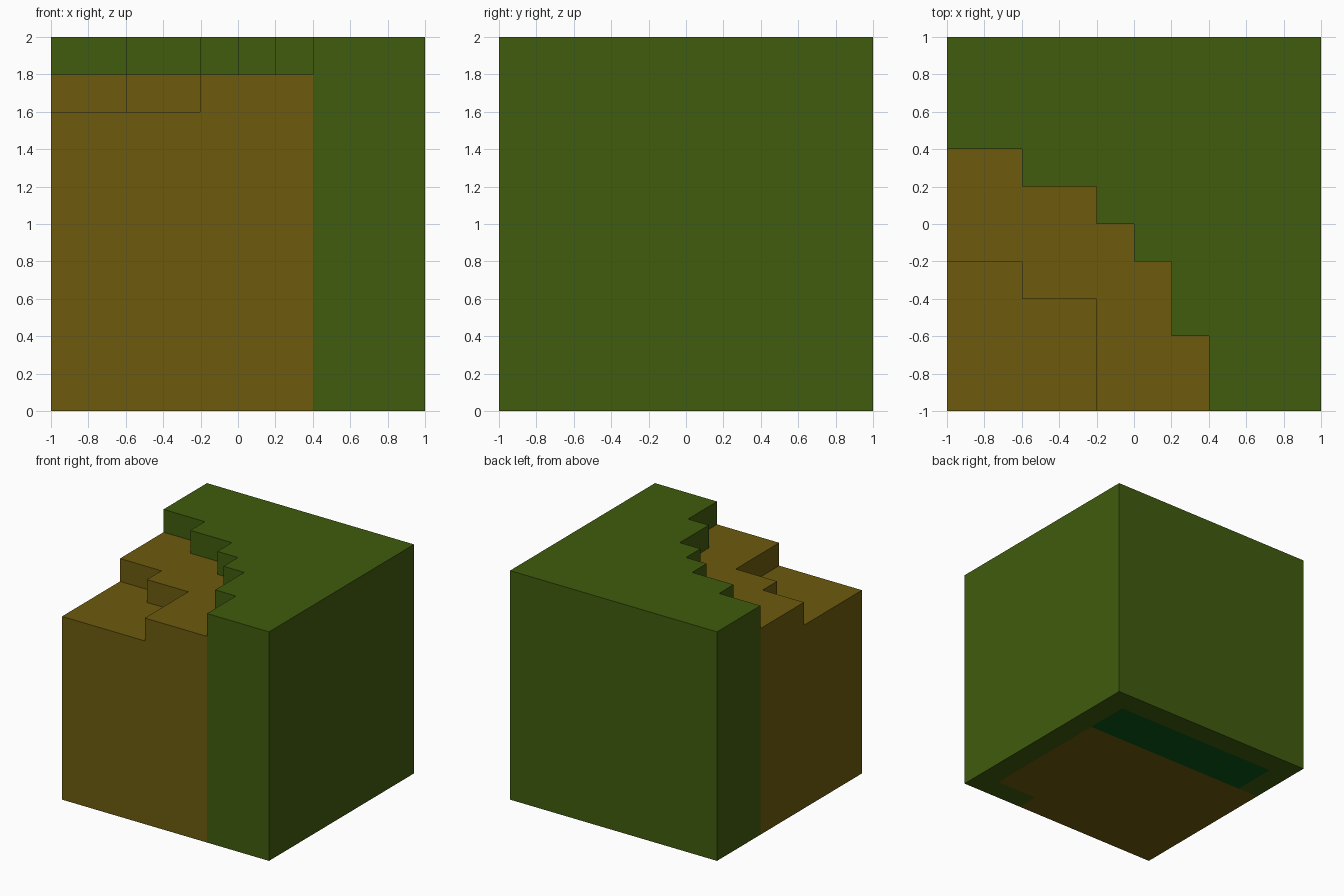
import bpy
import bmesh
from mathutils import Vector

cube = bpy.data.objects.get("Cube")
if cube:
    bpy.data.objects.remove(cube, do_unlink=True)

N = 10          # cells per side
S = 0.2         # cell size
# How many cells, counted from the front, each x column gives to each terrace
EARTH_ROWS = [7, 7, 6, 6, 5, 4, 2, 0, 0, 0]
LOW_ROWS = [4, 4, 3, 3, 0, 0, 0, 0, 0, 0]
GRASS, EARTH, MOSS = 0, 1, 2


def make_material(name, srgb):
    linear = [((c / 255 + 0.055) / 1.055) ** 2.4 if c > 10 else c / 255 / 12.92 for c in srgb]
    mat = bpy.data.materials.new(name)
    mat.use_nodes = True
    mat.diffuse_color = (*linear, 1)
    bsdf = mat.node_tree.nodes["Principled BSDF"]
    bsdf.inputs["Base Color"].default_value = (*linear, 1)
    bsdf.inputs["Roughness"].default_value = 0.9
    return mat


materials = [
    make_material("grass green", (64, 92, 14)),
    make_material("earth brown", (109, 91, 14)),
    make_material("deep moss green", (10, 85, 20)),
]


def is_earth(i, j):
    return j < EARTH_ROWS[i]


def height(i, j):
    if not (0 <= i < N and 0 <= j < N):
        return 0
    if j < LOW_ROWS[i]:
        return 8
    return 9 if is_earth(i, j) else 10


def underside(i, j):
    """Colour of the base: earth patch, moss strip, grass rim."""
    if (1 <= j < 7 and i < 9) or (j == 0 and i < 7):
        return EARTH
    return MOSS if 1 <= i <= 8 and j in (7, 8) else GRASS


def build_part(name, earth):
    """Outer skin of all grass or all earth columns, merged into large flat faces."""
    bm = bmesh.new()

    def quad(corners, mat):
        verts = [bm.verts.new(Vector(c) * S - Vector((1, 1, 0))) for c in corners]
        bm.faces.new(verts).material_index = mat

    colour = EARTH if earth else GRASS
    for i in range(N):
        for j in range(N):
            if is_earth(i, j) != earth:
                continue
            h = height(i, j)
            a, b, c, d = (i, j), (i + 1, j), (i + 1, j + 1), (i, j + 1)
            # Top and underside
            quad([(*p, h) for p in (a, b, c, d)], colour)
            quad([(*p, 0) for p in (d, c, b, a)], underside(i, j))
            # Exposed walls
            for p, q, ni, nj in ((a, b, i, j - 1), (b, c, i + 1, j),
                                 (c, d, i, j + 1), (d, a, i - 1, j)):
                for k in range(height(ni, nj), h):
                    quad([(*p, k), (*q, k), (*q, k + 1), (*p, k + 1)], colour)

    bmesh.ops.remove_doubles(bm, verts=bm.verts, dist=0.001)
    bmesh.ops.dissolve_limit(bm, angle_limit=0.01, verts=bm.verts,
                             edges=bm.edges, delimit={'MATERIAL'})
    mesh = bpy.data.meshes.new(name)
    bm.to_mesh(mesh)
    bm.free()
    for mat in materials:
        mesh.materials.append(mat)
    obj = bpy.data.objects.new(name, mesh)
    bpy.context.collection.objects.link(obj)
    return obj


# Green block with a stepped corner, and the brown terraces filling that corner
build_part("grass_block", False)
build_part("earth_terraces", True)
